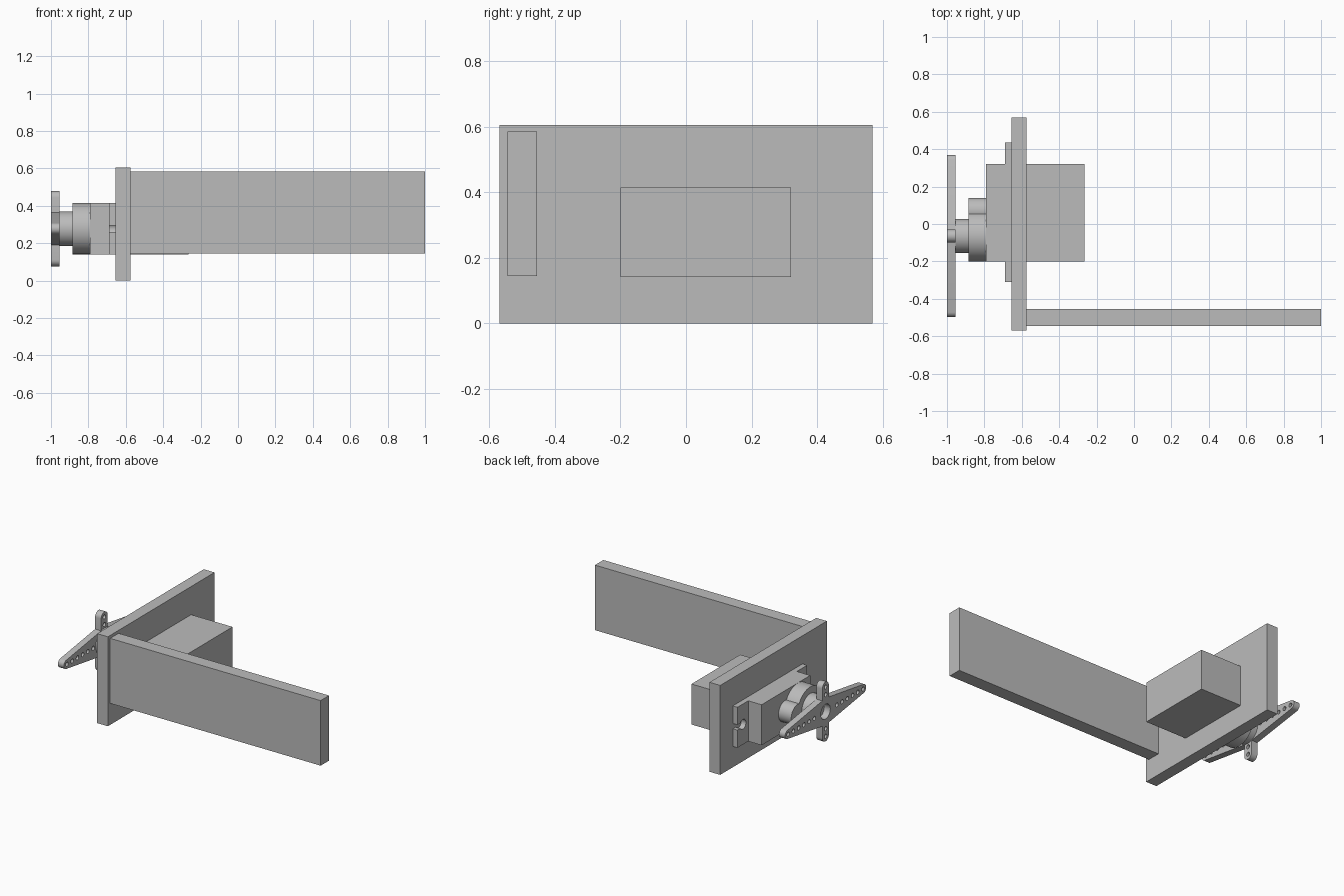
import bpy, bmesh
from math import sin, cos, pi, radians
from mathutils import Matrix

if "Cube" in bpy.data.objects:
    bpy.data.objects.remove(bpy.data.objects["Cube"], do_unlink=True)

grey = bpy.data.materials.new("plain grey")
grey.use_nodes = True
grey.diffuse_color = (0.5, 0.5, 0.5, 1)
grey.node_tree.nodes["Principled BSDF"].inputs["Base Color"].default_value = (0.5, 0.5, 0.5, 1)

AXIS_Y, AXIS_Z = -0.064, 0.278     # servo shaft line, parallel to x
# Local x, y, z become world y, z, x
TO_X = Matrix(((0, 0, 1, 0), (1, 0, 0, 0), (0, 1, 0, 0), (0, 0, 0, 1)))


def finish(name, bm):
    bmesh.ops.recalc_face_normals(bm, faces=bm.faces)
    mesh = bpy.data.meshes.new(name)
    bm.to_mesh(mesh)
    bm.free()
    mesh.materials.clear()
    mesh.materials.append(grey)
    ob = bpy.data.objects.new(name, mesh)
    bpy.context.collection.objects.link(ob)
    bpy.ops.object.select_all(action='DESELECT')
    ob.select_set(True)
    bpy.context.view_layer.objects.active = ob
    bpy.ops.object.shade_smooth_by_angle(angle=radians(30))
    return ob


def box(name, x, y, z):
    bm = bmesh.new()
    bmesh.ops.create_cube(bm, size=1)
    for v in bm.verts:
        v.co = [a + (c + 0.5) * (b - a) for (a, b), c in zip((x, y, z), v.co)]
    return finish(name, bm)


def cylinder(name, x0, x1, y, r):
    bm = bmesh.new()
    bmesh.ops.create_cone(bm, cap_ends=True, segments=48, radius1=r, radius2=r, depth=x1 - x0)
    bmesh.ops.transform(bm, verts=bm.verts,
                        matrix=Matrix.Translation(((x0 + x1) / 2, y, AXIS_Z)) @ TO_X)
    return finish(name, bm)


def arc(cx, cy, r, start, end, n):
    angles = [radians(start + (end - start) * i / n) for i in range(n + 1)]
    return [(cx + r * cos(a), cy + r * sin(a)) for a in angles]


def cut_plate(name, x0, x1, y, loops):
    """Extrude an outline (first loop) with holes (other loops) along x."""
    curve = bpy.data.curves.new(name, 'CURVE')
    curve.dimensions = '2D'
    curve.fill_mode = 'BOTH'
    curve.extrude = (x1 - x0) / 2
    for pts in loops:
        spline = curve.splines.new('POLY')
        spline.points.add(len(pts) - 1)
        for p, (u, v) in zip(spline.points, pts):
            p.co = (u, v, 0, 1)
        spline.use_cyclic_u = True
    temp = bpy.data.objects.new(name + " outline", curve)
    bpy.context.collection.objects.link(temp)
    bpy.context.view_layer.update()
    bm = bmesh.new()
    bm.from_mesh(temp.to_mesh())
    temp.to_mesh_clear()
    bpy.data.objects.remove(temp)
    bpy.data.curves.remove(curve)
    bmesh.ops.remove_doubles(bm, verts=bm.verts, dist=0.0001)
    bmesh.ops.transform(bm, verts=bm.verts,
                        matrix=Matrix.Translation(((x0 + x1) / 2, y, AXIS_Z)) @ TO_X)
    return finish(name, bm)


# Mounting plate and long arm
box("mounting_plate", (-0.655, -0.575), (-0.57, 0.57), (0, 0.605))
box("long_arm", (-0.575, 1), (-0.545, -0.455), (0.145, 0.585))

# Servo body with its gear housing
box("servo_body", (-0.79, -0.265), (-0.2, 0.32), (0.141, 0.415))
cylinder("gear_housing", -0.885, -0.79, AXIS_Y, 0.137)
cylinder("small_gear_housing", -0.885, -0.79, 0.07, 0.07)
cylinder("output_hub", -0.955, -0.885, AXIS_Y, 0.092)

# Mounting flange with a keyhole slot at each end
half, tall, slot = 0.3725, 0.137, 0.018
end = [(half, -tall), (half, -slot)] + arc(0.315, 0, 0.033, -33, -327, 20) + [(half, slot), (half, tall)]
flange = end + [(-u, -v) for u, v in end]
cut_plate("mounting_flange", -0.69, -0.65, 0.0625, [flange])

# Four-armed horn: two long tapered arms, two short straight ones
quarter = (arc(0.403, 0, 0.03, -81, 81, 12) + [(0.035, 0.086)]
           + arc(0, 0.166, 0.035, 0, 180, 12) + [(-0.035, 0.086)])
horn = quarter + [(-u, -v) for u, v in quarter]
holes = [arc(0, 0, 0.05, 0, 352.5, 47)]
for side in (-1, 1):
    centres = [(side * (0.12 + 0.056 * i), 0) for i in range(6)]
    centres += [(0, side * d) for d in (0.115, 0.167)]
    holes += [arc(u, v, 0.014, 0, 337.5, 15) for u, v in centres]
cut_plate("servo_horn", -1, -0.955, AXIS_Y, [horn] + holes)
